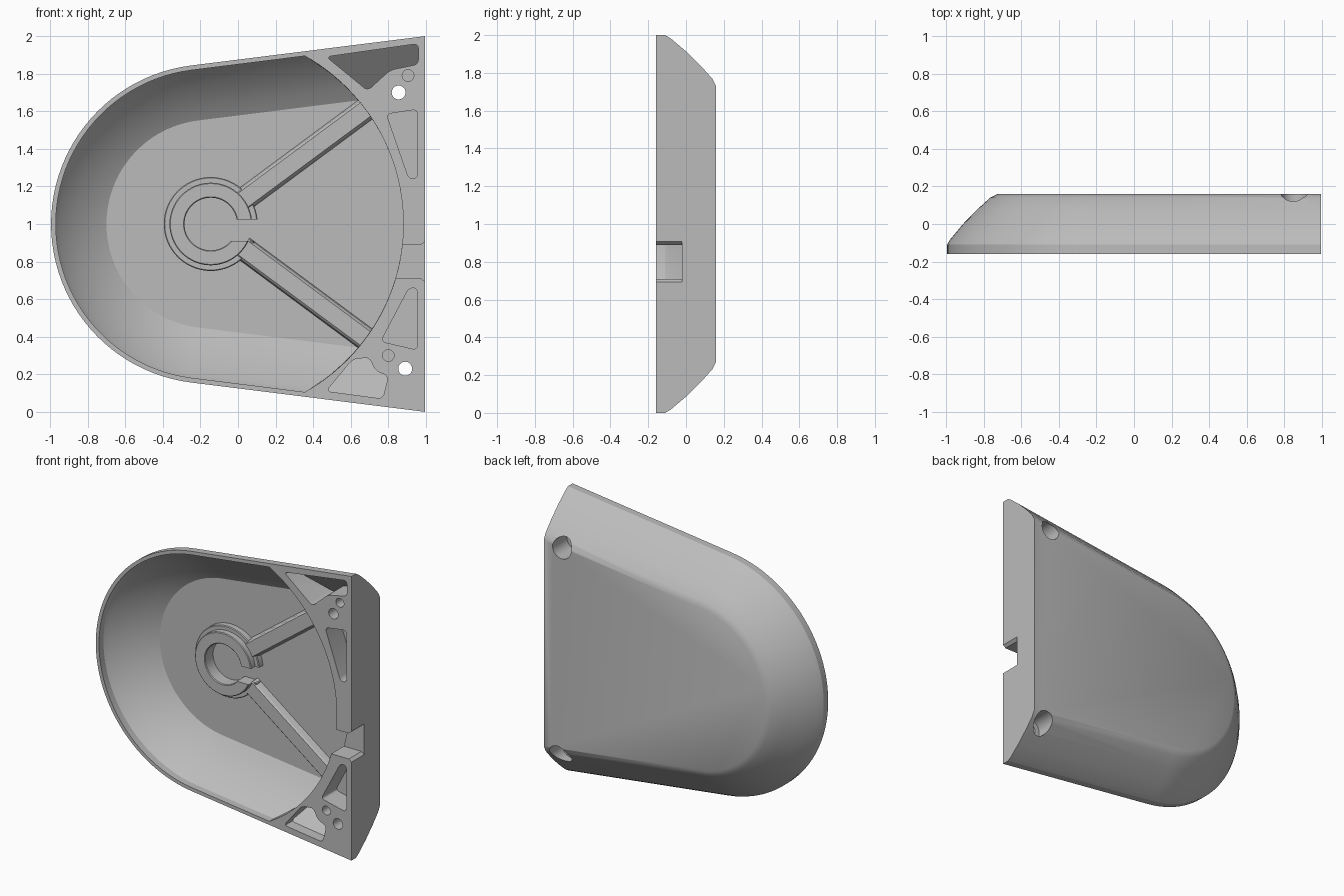
import bpy, bmesh
from math import sin, cos, acos, radians, pi
from mathutils import Vector, Matrix

if "Cube" in bpy.data.objects:
    bpy.data.objects.remove(bpy.data.objects["Cube"])

HUB_X, HUB_Z, R = -0.145, 1.0, 0.85   # hub centre and rounded end radius
EDGE_X = 0.995                        # flat straight end
TILT = radians(7.15)                  # flare of the two long sides
POCKET_R = 1.025                      # curved end wall of the hollow
FRONT, FLOOR = -0.16, 0.13

grey = bpy.data.materials.new("plain grey")
grey.use_nodes = True
grey.diffuse_color = (0.5, 0.5, 0.5, 1)
grey.node_tree.nodes["Principled BSDF"].inputs["Base Color"].default_value = (0.5, 0.5, 0.5, 1)


def polar(r, a, y, x=HUB_X, z=HUB_Z):
    return Vector((x + r * cos(a), y, z + r * sin(a)))


def arc(r, a, b, y, n=48):
    return [polar(r, a + (b - a) * i / n, y) for i in range(n + 1)]


def circle(x, z, r, y, n=32):
    return [polar(r, 2 * pi * i / n, y, x, z) for i in range(n)]


def loft(rings, loop=False):
    """Skin a stack of equal rings, with end caps or looped back on itself."""
    bm = bmesh.new()
    vs = [[bm.verts.new(p) for p in ring] for ring in rings]
    n = len(vs[0])
    for a, b in zip(vs, vs[1:] + vs[:1] if loop else vs[1:]):
        for i in range(n):
            j = (i + 1) % n
            bm.faces.new((a[i], a[j], b[j], b[i]))
    if not loop:
        bm.faces.new(vs[0])
        bm.faces.new(vs[-1])
    return bm


def prism(corners, y0, y1):
    return loft([[(x, y, z) for x, z in corners] for y in (y0, y1)])


def make(name, bm):
    bmesh.ops.recalc_face_normals(bm, faces=bm.faces[:])
    if bm.calc_volume(signed=True) < 0:
        bmesh.ops.reverse_faces(bm, faces=bm.faces[:])
    me = bpy.data.meshes.new(name)
    bm.to_mesh(me)
    bm.free()
    me.materials.append(grey)
    ob = bpy.data.objects.new(name, me)
    bpy.context.collection.objects.link(ob)
    return ob


def cut(ob, bm):
    """Subtract one closed volume, using the first solver that keeps the part."""
    cutter = make("cutter", bm)
    cutter.hide_render = True
    mod = ob.modifiers.new("cut", "BOOLEAN")
    mod.operation, mod.object = "DIFFERENCE", cutter
    for solver in ("EXACT", "MANIFOLD", "FLOAT"):
        mod.solver = solver
        bpy.context.view_layer.update()
        result = ob.evaluated_get(bpy.context.evaluated_depsgraph_get())
        if len(result.data.polygons) > 100:
            break
    bpy.context.view_layer.objects.active = ob
    bpy.ops.object.modifier_apply(modifier=mod.name)
    bpy.data.objects.remove(cutter)


def outer_ring(y, inset):
    r = R - inset
    h = (r + (EDGE_X - HUB_X) * sin(TILT)) / cos(TILT)
    a = pi / 2 + TILT
    return ([Vector((EDGE_X, y, HUB_Z + h))] + arc(r, a, 2 * pi - a, y)
            + [Vector((EDGE_X, y, HUB_Z - h))])


def inner_ring(y, inset):
    r = R - inset
    a = pi / 2 + TILT
    b = a - acos(r / POCKET_R)
    return arc(r, a, 2 * pi - a, y) + arc(POCKET_R, -b, b, y)


# Housing: solid with curved chamfer toward the back
housing = make("housing", loft([outer_ring(y, d) for y, d in (
    (FRONT, 0), (-0.11, 0), (-0.08, 0.018), (0, 0.085), (0.08, 0.163), (0.14, 0.23), (0.16, 0.27))]))

# Main hollow
cut(housing, loft([inner_ring(y, d) for y, d in (
    (-0.2, 0.025), (-0.11, 0.025), (-0.08, 0.045), (0, 0.125), (0.08, 0.215), (FLOOR, 0.295))]))

# Cable notch through the straight end, flared at its mouth
cut(housing, prism([(0.8, 0.71), (0.975, 0.71), (1.1, 0.6), (1.1, 1.0), (0.975, 0.89), (0.8, 0.89)],
                   -0.3, -0.02))


# Weight-saving recesses in the solid corners
def recess(corners, floor, radius=0.025):
    bm = loft([[(x, -0.2, z) for x, z in corners], [(x, floor(x, z), z) for x, z in corners]])
    sides = [e for e in bm.edges if (e.verts[0].co - e.verts[1].co).xz.length < 0.001]
    bmesh.ops.bevel(bm, geom=sides, offset=radius, segments=4, profile=0.5, affect="EDGES")
    cut(housing, bm)


def sloped(x, z):
    top = (R + (x - HUB_X) * sin(TILT)) / cos(TILT)
    return -0.12 + 0.85 * (top - abs(z - HUB_Z))


def flat(x, z):
    return 0.0


recess([(0.47, 1.89), (0.96, 1.96), (0.96, 1.85), (0.81, 1.82), (0.69, 1.71)], sloped)
recess([(0.79, 1.585), (0.955, 1.61), (0.955, 1.24), (0.91, 1.24)], flat)
recess([(0.76, 0.375), (0.955, 0.33), (0.955, 0.66), (0.91, 0.66)], flat)
recess([(0.47, 0.11), (0.77, 0.07), (0.80, 0.19), (0.73, 0.22), (0.70, 0.29), (0.61, 0.28)], sloped)

# Peg holes
for x, z in ((0.905, 1.79), (0.80, 0.30)):
    cut(housing, loft([circle(x, z, 0.031, y) for y in (-0.2, -0.04)]))

# Screw holes, counterbored from the back
for x, z in ((0.855, 1.70), (0.89, 0.23)):
    cut(housing, loft([circle(x, z, r, y) for r, y in (
        (0.037, -0.2), (0.037, 0), (0.072, 0), (0.072, 0.3))]))

# Hub: stepped ring with a slot facing the straight end
hub = make("hub_ring", loft([circle(HUB_X, HUB_Z, r, y, 64) for r, y in (
    (0.14, FLOOR + 0.01), (0.14, 0.045), (0.145, 0.04), (0.215, 0.04), (0.22, 0.045),
    (0.22, 0.085), (0.245, 0.085), (0.25, 0.09), (0.25, FLOOR + 0.01))], loop=True))
cut(hub, prism([(-0.05, 0.91), (0.2, 0.91), (0.2, 1.025), (-0.05, 1.025)], -0.1, 0.2))

# Two ribs from the hub to the curved end wall
ribs = []
for name, angle in (("upper_rib", 36.5), ("lower_rib", -36.5)):
    section = ((-0.065, FLOOR + 0.01), (-0.055, 0.09), (-0.045, 0.08),
               (0.045, 0.08), (0.055, 0.09), (0.065, FLOOR + 0.01))
    bm = loft([[(x, y, w) for w, y in section] for x in (0.21, POCKET_R + 0.01)])
    bmesh.ops.rotate(bm, verts=bm.verts[:], cent=(0, 0, 0),
                     matrix=Matrix.Rotation(radians(-angle), 3, "Y"))
    bmesh.ops.translate(bm, verts=bm.verts[:], vec=(HUB_X, 0, HUB_Z))
    ribs.append(make(name, bm))

# Smooth the curved walls and keep the edges crisp
bpy.ops.object.select_all(action="DESELECT")
for ob in [housing, hub] + ribs:
    ob.select_set(True)
bpy.context.view_layer.objects.active = housing
bpy.ops.object.shade_smooth_by_angle(angle=radians(28))
